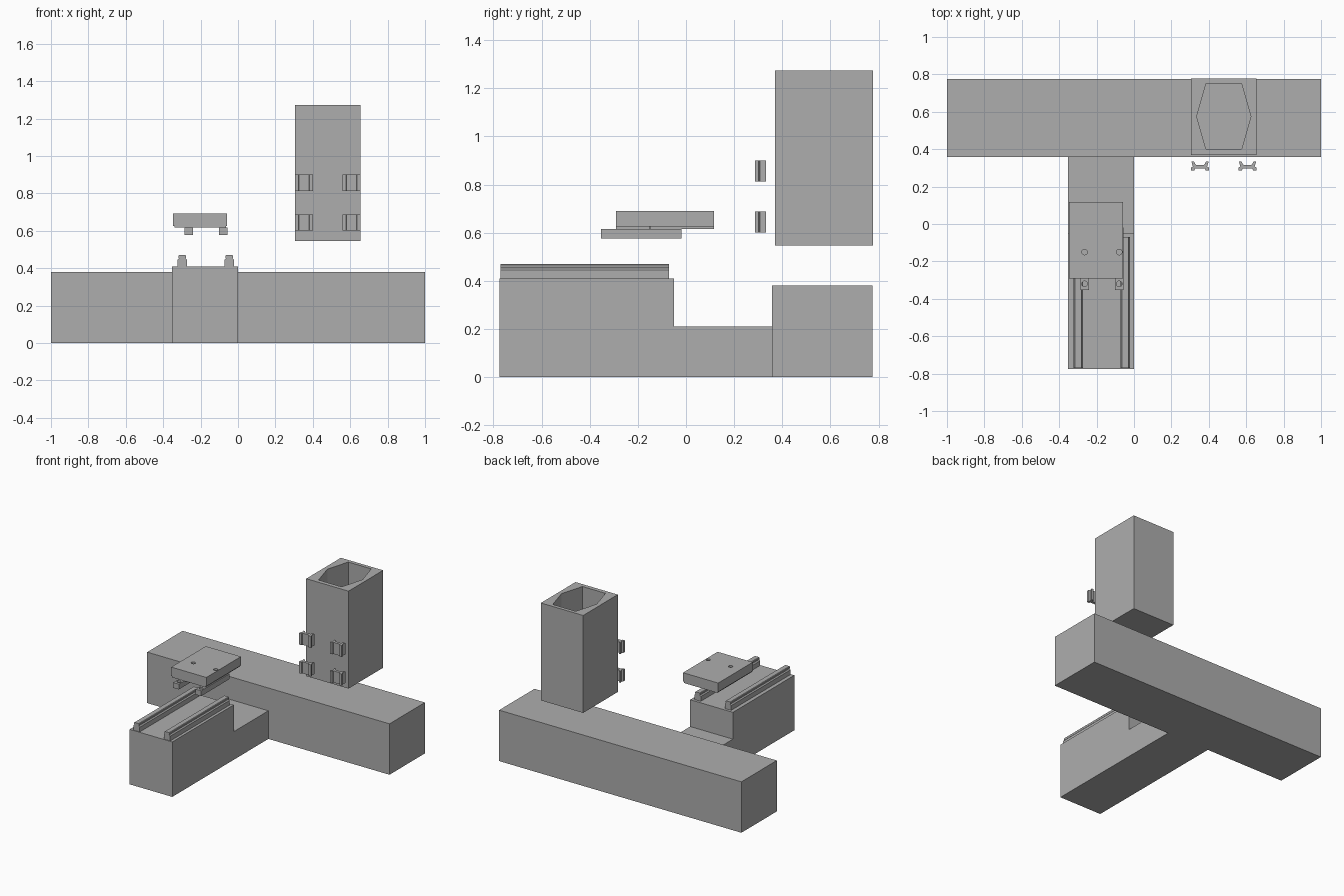
import bpy
import bmesh
import math

cube = bpy.data.objects.get("Cube")
if cube:
    bpy.data.objects.remove(cube, do_unlink=True)

GREY = (0.42, 0.42, 0.42, 1)
mat = bpy.data.materials.new("machine grey")
mat.use_nodes = True
mat.diffuse_color = GREY
mat.node_tree.nodes["Principled BSDF"].inputs["Base Color"].default_value = GREY


def prism(name, points, axis, lo, hi):
    """Extrude a closed profile along an axis from lo to hi.
    Profile coordinates are the two remaining axes in x, y, z order."""
    def place(p, t):
        c = list(p)
        c.insert("xyz".index(axis), t)
        return c
    bm = bmesh.new()
    face = bm.faces.new([bm.verts.new(place(p, lo)) for p in points])
    grown = bmesh.ops.extrude_face_region(bm, geom=[face])
    for v in grown["geom"]:
        if isinstance(v, bmesh.types.BMVert):
            v.co["xyz".index(axis)] = hi
    bmesh.ops.recalc_face_normals(bm, faces=bm.faces)
    mesh = bpy.data.meshes.new(name)
    bm.to_mesh(mesh)
    bm.free()
    mesh.materials.append(mat)
    obj = bpy.data.objects.new(name, mesh)
    bpy.context.collection.objects.link(obj)
    return obj


def box(name, x0, x1, y0, y1, z0, z1):
    return prism(name, [(x0, y0), (x1, y0), (x1, y1), (x0, y1)], "z", z0, z1)


def mirrored(half, cx):
    """Complete a right-hand half profile about the line x = cx."""
    return ([(cx + x, v) for x, v in half]
            + [(cx - x, v) for x, v in reversed(half)])


def cut(target, cutter):
    """Subtract the cutter, keep the result and discard the cutter."""
    mod = target.modifiers.new("cut", "BOOLEAN")
    mod.operation = "DIFFERENCE"
    mod.solver = "EXACT"
    mod.object = cutter
    cutter.hide_render = True
    graph = bpy.context.evaluated_depsgraph_get()
    target.data = bpy.data.meshes.new_from_object(target.evaluated_get(graph))
    target.modifiers.clear()
    bpy.data.objects.remove(cutter, do_unlink=True)


def drill(target, x, y, z0, z1, r=0.015):
    ring = [(x + r * math.cos(a * math.tau / 16), y + r * math.sin(a * math.tau / 16))
            for a in range(16)]
    cut(target, prism("drill", ring, "z", z0, z1))


# Cross beam and stepped bed forming a T
box("cross_beam", -1, 1, 0.358, 0.775, 0, 0.38)
prism("bed", [(-0.775, 0), (0.358, 0), (0.358, 0.21), (-0.05, 0.21),
              (-0.05, 0.41), (-0.775, 0.41)], "x", -0.352, 0)

# Guide rails with a narrow waist under the head
RAIL = [(0.026, 0.41), (0.026, 0.445), (0.018, 0.453), (0.021, 0.46), (0.021, 0.466), (0.017, 0.47)]
for side, x in (("right", -0.298), ("left", -0.047)):
    prism(side + "_rail", mirrored(RAIL, x), "y", -0.77, -0.07)

# Sliding table with a shallow lip underneath
table = prism("table", mirrored([(0.138, 0.616), (0.138, 0.625), (0.145, 0.625), (0.145, 0.691)],
                                -0.2025), "y", -0.291, 0.117)
for side, x in (("right", -0.264), ("left", -0.079)):
    drill(table, x, -0.15, 0.6, 0.7)
    runner = box(side + "_runner", x - 0.023, x + 0.023, -0.354, -0.018, 0.576, 0.616)
    drill(runner, x, -0.32, 0.55, 0.65)

# Column with a six-sided pocket open at the top
column = box("column", 0.305, 0.654, 0.369, 0.777, 0.546, 1.273)
pocket = mirrored([(0.095, 0.4), (0.145, 0.575), (0.095, 0.75)], 0.48)
cut(column, prism("pocket", pocket, "z", 0.6, 1.4))

# Four grooved clips in front of the column
CLIP = [(0.026, 0.296), (0.03, 0.286), (0.048, 0.286), (0.048, 0.301), (0.038, 0.308),
        (0.046, 0.333), (0.032, 0.333), (0.022, 0.316)]
for side, x in (("right", 0.353), ("left", 0.607)):
    for level, z in (("lower", 0.6), ("upper", 0.813)):
        prism(f"{level}_{side}_clip", mirrored(CLIP, x), "z", z, z + 0.087)
